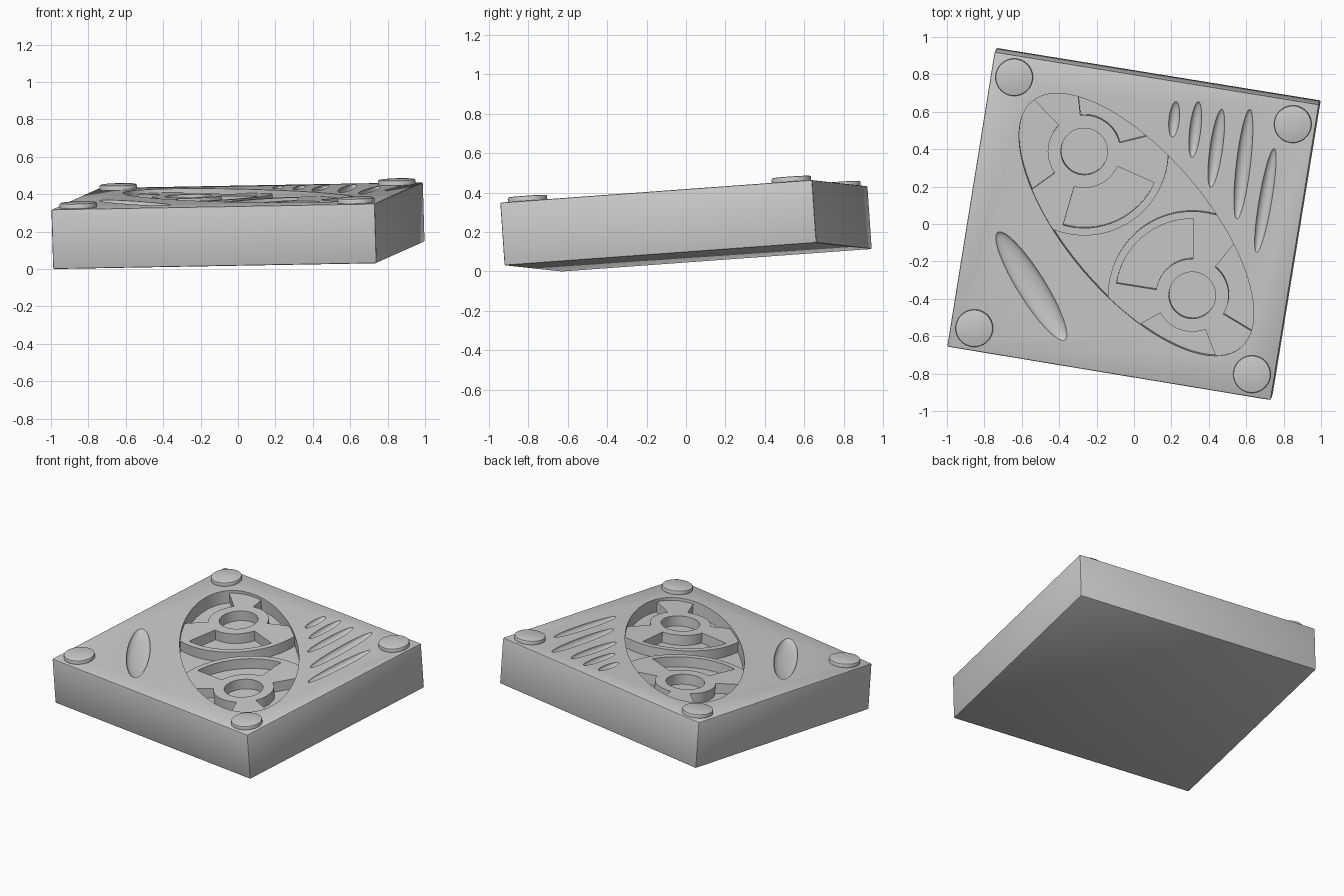
import bpy, bmesh
from math import sin, cos, radians, atan2, pi
from mathutils import Matrix, Vector

if "Cube" in bpy.data.objects:
    bpy.data.objects.remove(bpy.data.objects["Cube"])

# Everything is drawn flat in plan coordinates (top face at z = 0), then tilted
DISC_TOP, FLOOR = -0.02, -0.09


def make(name, bm):
    bmesh.ops.recalc_face_normals(bm, faces=bm.faces)
    me = bpy.data.meshes.new(name)
    bm.to_mesh(me)
    bm.free()
    ob = bpy.data.objects.new(name, me)
    bpy.context.collection.objects.link(ob)
    return ob


def add_prism(bm, pts, z0, z1):
    lo = [bm.verts.new((x, y, z0)) for x, y in pts]
    hi = [bm.verts.new((x, y, z1)) for x, y in pts]
    bm.faces.new(lo[::-1])
    bm.faces.new(hi)
    n = len(pts)
    for i in range(n):
        j = (i + 1) % n
        bm.faces.new((lo[i], lo[j], hi[j], hi[i]))


def prism(name, pts, z0, z1):
    bm = bmesh.new()
    add_prism(bm, pts, z0, z1)
    return make(name, bm)


def ellipse(cx, cy, a, b, ang=0, n=64):
    c, s = cos(ang), sin(ang)
    return [(cx + a * cos(t) * c - b * sin(t) * s, cy + a * cos(t) * s + b * sin(t) * c)
            for t in (2 * pi * i / n for i in range(n))]


def sector(cx, cy, r0, r1, a0, a1, n=16):
    ts = [radians(a0 + (a1 - a0) * i / n) for i in range(n + 1)]
    return ([(cx + r1 * cos(t), cy + r1 * sin(t)) for t in ts] +
            [(cx + r0 * cos(t), cy + r0 * sin(t)) for t in reversed(ts)])


def apply(ob, kind, **props):
    m = ob.modifiers.new(kind, kind)
    for k, v in props.items():
        setattr(m, k, v)
    bpy.context.view_layer.objects.active = ob
    bpy.ops.object.modifier_apply(modifier=m.name)


def boolean(ob, cutter, op='DIFFERENCE'):
    apply(ob, 'BOOLEAN', object=cutter, operation=op, solver='EXACT')
    bpy.data.objects.remove(cutter)


# Square block
block = prism('block', [(-1.0, -0.655), (0.73, -0.94), (0.99, 0.645), (-0.745, 0.925)], -0.32, 0)
apply(block, 'BEVEL', width=0.008, segments=2)


# Oval recess
def oval(z0, z1):
    return prism('oval_cutter', ellipse(0.012, 0, 0.863, 0.377, radians(130.2), 128), z0, z1)


boolean(block, oval(FLOOR, 0.1))

# Soft finger grooves on the right and the wide dent on the left
bm = bmesh.new()
for x0, y0, x1, y1, w, d in [(0.225, 0.66, 0.205, 0.47, 0.028, 0.025),
                             (0.345, 0.66, 0.31, 0.36, 0.03, 0.028),
                             (0.47, 0.62, 0.41, 0.2, 0.034, 0.03),
                             (0.62, 0.62, 0.55, 0.03, 0.038, 0.032),
                             (0.75, 0.41, 0.655, -0.15, 0.034, 0.028),
                             (-0.73, -0.04, -0.37, -0.62, 0.075, 0.035)]:
    d0 = Vector((x1 - x0, y1 - y0))
    mat = (Matrix.Translation(((x0 + x1) / 2, (y0 + y1) / 2, 0.001)) @
           Matrix.Rotation(atan2(d0.y, d0.x), 4, 'Z') @
           Matrix.Diagonal((d0.length / 2, w, d, 1)))
    bmesh.ops.create_uvsphere(bm, u_segments=32, v_segments=16, radius=1, matrix=mat)
boolean(block, make('groove_cutter', bm))
parts = [block]

# Two spoked discs inside the oval
for name, cx, cy, first in [('upper_disc', -0.267, 0.39, 55), ('lower_disc', 0.31, -0.38, 10)]:
    disc = prism(name, ellipse(cx, cy, 0.45, 0.45, 0, 96), FLOOR - 0.02, DISC_TOP)
    boolean(disc, oval(-0.2, 0.1), 'INTERSECT')
    bm = bmesh.new()
    add_prism(bm, ellipse(cx, cy, 0.125, 0.125, 0, 48), -0.2, 0.1)
    for k in range(3):
        a = first + 120 * k
        add_prism(bm, sector(cx, cy, 0.195, 0.41, a - 41, a + 41), -0.2, 0.1)
    boolean(disc, make('window_cutter', bm))
    parts.append(disc)

# Round corner studs
for i, (x, y) in enumerate([(-0.64, 0.79), (0.85, 0.54), (0.63, -0.8), (-0.855, -0.555)]):
    stud = prism(f'corner_stud_{i + 1}', ellipse(x, y, 0.1, 0.1, 0, 48), -0.02, 0.026)
    apply(stud, 'BEVEL', width=0.008, segments=2)
    parts.append(stud)

# Tilt, centre and rest on the ground
tilt = Vector((0, 0, 1)).rotation_difference(Vector((-0.029, -0.068, 1))).to_matrix().to_4x4()
for ob in parts:
    ob.data.transform(tilt)
vs = [v.co for v in block.data.vertices]
lo = [min(v[i] for v in vs) for i in range(3)]
hi = [max(v[i] for v in vs) for i in range(3)]
shift = Matrix.Translation((-(lo[0] + hi[0]) / 2, -(lo[1] + hi[1]) / 2, -lo[2]))
for ob in parts:
    ob.data.transform(shift)
    bpy.ops.object.select_all(action='DESELECT')
    ob.select_set(True)
    bpy.context.view_layer.objects.active = ob
    bpy.ops.object.shade_smooth_by_angle(angle=radians(30))
